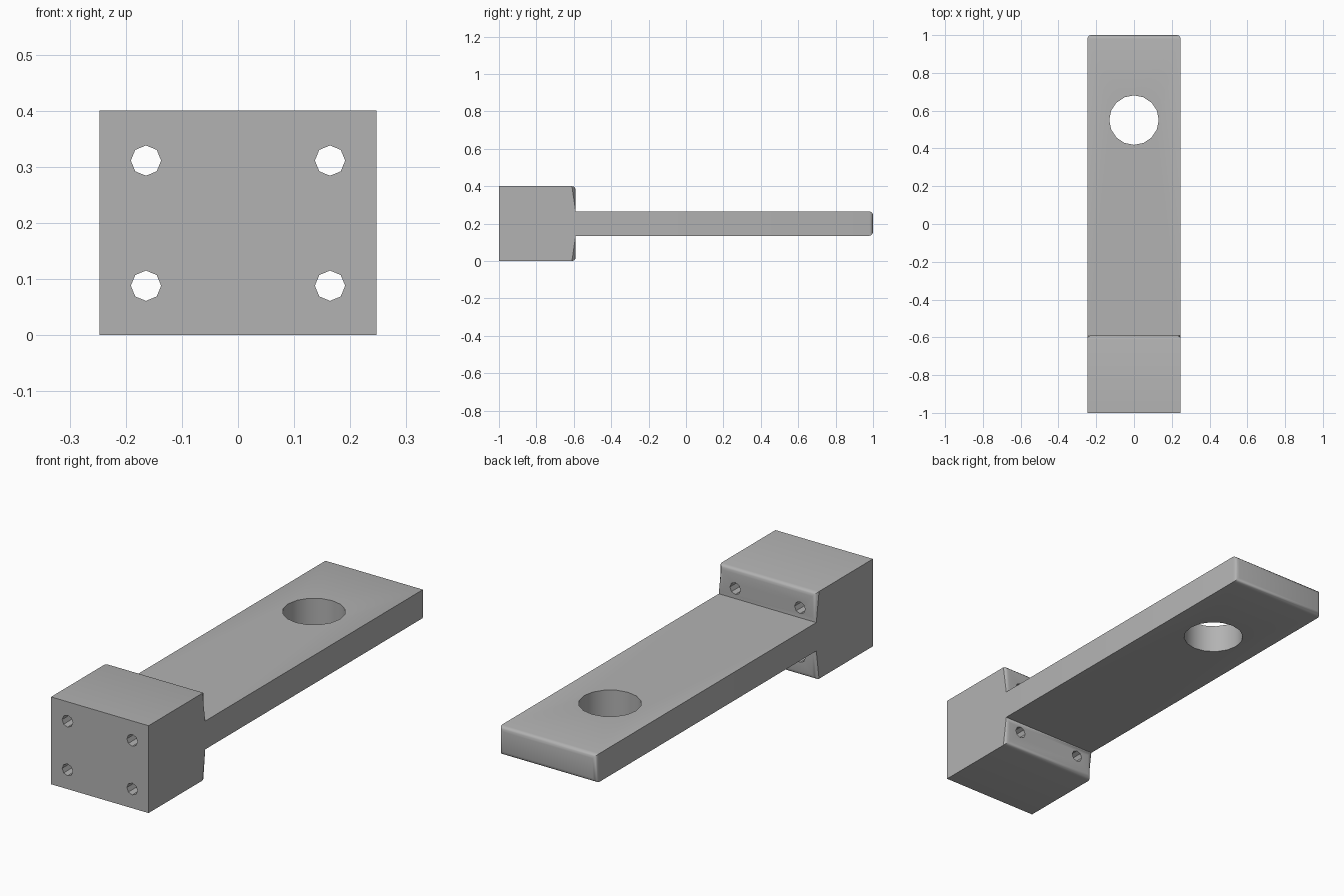
import bpy, bmesh, math

cube = bpy.data.objects.get("Cube")
if cube:
    bpy.data.objects.remove(cube, do_unlink=True)

grey = bpy.data.materials.new("plain grey")
grey.use_nodes = True
colour = (0.45, 0.45, 0.45, 1)
grey.diffuse_color = colour
grey.node_tree.nodes["Principled BSDF"].inputs["Base Color"].default_value = colour

HALF_W, STEP_Y = 0.247, -0.59
ARM_LOW, ARM_HIGH, TOP = 0.135, 0.265, 0.4

# Side profile of block and arm, extruded across the width
profile = [(-1, 0), (STEP_Y, 0), (STEP_Y, ARM_LOW), (1, ARM_LOW),
           (1, ARM_HIGH), (STEP_Y, ARM_HIGH), (STEP_Y, TOP), (-1, TOP)]
bm = bmesh.new()
face = bm.faces.new([bm.verts.new((-HALF_W, y, z)) for y, z in profile])
ext = bmesh.ops.extrude_face_region(bm, geom=[face])
bmesh.ops.translate(bm, vec=(2 * HALF_W, 0, 0),
                    verts=[v for v in ext["geom"] if isinstance(v, bmesh.types.BMVert)])
bmesh.ops.recalc_face_normals(bm, faces=bm.faces)

# Round the step fillets, the block's rear edges and the arm's end
def is_rounded(edge):
    ys = [v.co.y for v in edge.verts]
    return abs(ys[0] - ys[1]) < 1e-4 and ys[0] > -0.9

bmesh.ops.bevel(bm, geom=[e for e in bm.edges if is_rounded(e)], offset=0.02,
                offset_type='OFFSET', segments=3, profile=0.5, affect='EDGES')
mesh = bpy.data.meshes.new("bracket")
bm.to_mesh(mesh)
bm.free()
mesh.materials.append(grey)
bracket = bpy.data.objects.new("bracket", mesh)
bpy.context.collection.objects.link(bracket)


# Drill a hole with a hidden cylinder
def drill(name, sides, radius, depth, location, rotation=(0, 0, 0)):
    bpy.ops.mesh.primitive_cylinder_add(vertices=sides, radius=radius, depth=depth,
                                        location=location, rotation=rotation)
    cutter = bpy.context.object
    cutter.name = name
    cutter.data.materials.append(grey)
    mod = bracket.modifiers.new(name, 'BOOLEAN')
    mod.operation = 'DIFFERENCE'
    mod.solver = 'EXACT'
    mod.object = cutter
    bpy.context.view_layer.objects.active = bracket
    bpy.ops.object.modifier_apply(modifier=name)
    cutter.hide_render = True
    cutter.hide_viewport = True


drill("arm_hole_cutter", 16, 0.131, 0.5, (0, 0.55, 0.2))
for x in (-0.164, 0.164):
    for z in (0.088, 0.311):
        drill("bolt_hole_cutter", 8, 0.027, 0.8, (x, -0.8, z), (math.pi / 2, 0, 0))

# Smooth shading with crisp edges
bpy.ops.object.select_all(action='DESELECT')
bracket.select_set(True)
bpy.context.view_layer.objects.active = bracket
bpy.ops.object.shade_smooth_by_angle(angle=math.radians(35))
